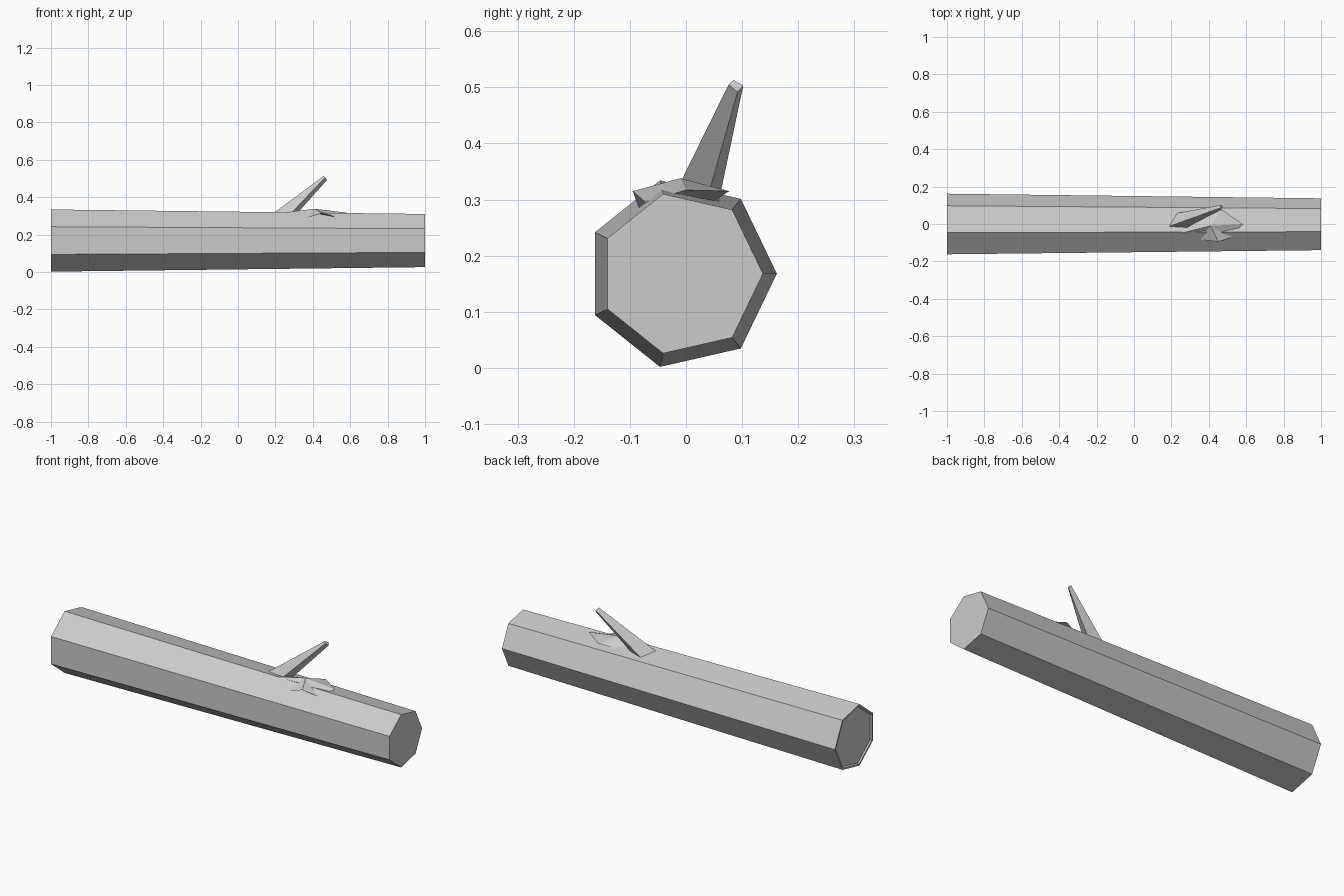
import bpy, math

cube = bpy.data.objects.get("Cube")
if cube:
    bpy.data.objects.remove(cube, do_unlink=True)

grey = bpy.data.materials.new("bark_grey")
grey.use_nodes = True
COLOUR = (0.6, 0.6, 0.6, 1)
grey.diffuse_color = COLOUR
grey.node_tree.nodes["Principled BSDF"].inputs["Base Color"].default_value = COLOUR


def make(name, verts, faces):
    mesh = bpy.data.meshes.new(name)
    mesh.from_pydata(verts, [], faces)
    mesh.materials.append(grey)
    obj = bpy.data.objects.new(name, mesh)
    bpy.context.collection.objects.link(obj)
    return obj


def loft(name, rings):
    """Skin equal-sized rings and cap both ends."""
    n = len(rings[0])
    faces = [tuple(range(n))[::-1]]
    for k in range(len(rings) - 1):
        a, b = k * n, (k + 1) * n
        for i in range(n):
            j = (i + 1) % n
            faces.append((a + i, a + j, b + j, b + i))
    faces.append(tuple(range((len(rings) - 1) * n, len(rings) * n)))
    return make(name, [p for ring in rings for p in ring], faces)


def log_ring(x, radius, sides=7):
    steps = [2 * math.pi * i / sides for i in range(sides)]
    return [(x, -0.0085 + radius * math.cos(a), 0.168 + radius * math.sin(a)) for a in steps]


# Tapered seven-sided log, with a shallow rim recess on the thick end
loft("log_trunk", [log_ring(-0.993, 0.155), log_ring(-1, 0.161),
                   log_ring(-1, 0.1704), log_ring(1, 0.1457)])

# Leaning broken twig
base = [(0.19, -0.012, 0.315), (0.28, -0.02, 0.31), (0.30, 0.036, 0.295), (0.23, 0.058, 0.295)]
tip = [(0.458, 0.085, 0.513), (0.466, 0.076, 0.505), (0.476, 0.092, 0.492), (0.467, 0.102, 0.503)]
loft("twig", [base, tip])

# Folded leaf draped over the top of the log
rim = [(0.25, -0.05, 0.318), (0.34, -0.082, 0.28), (0.45, -0.095, 0.315), (0.52, -0.072, 0.295),
       (0.58, 0.0, 0.317), (0.47, 0.077, 0.315), (0.40, 0.05, 0.298), (0.30, -0.01, 0.318)]
n = len(rim)
fan = [(i, (i + 1) % n, n) for i in range(n)]
under = [((i + 1) % n, i, n + 1) for i in range(n)]
make("leaf", rim + [(0.41, -0.01, 0.338), (0.41, -0.01, 0.308)], fan + under)
